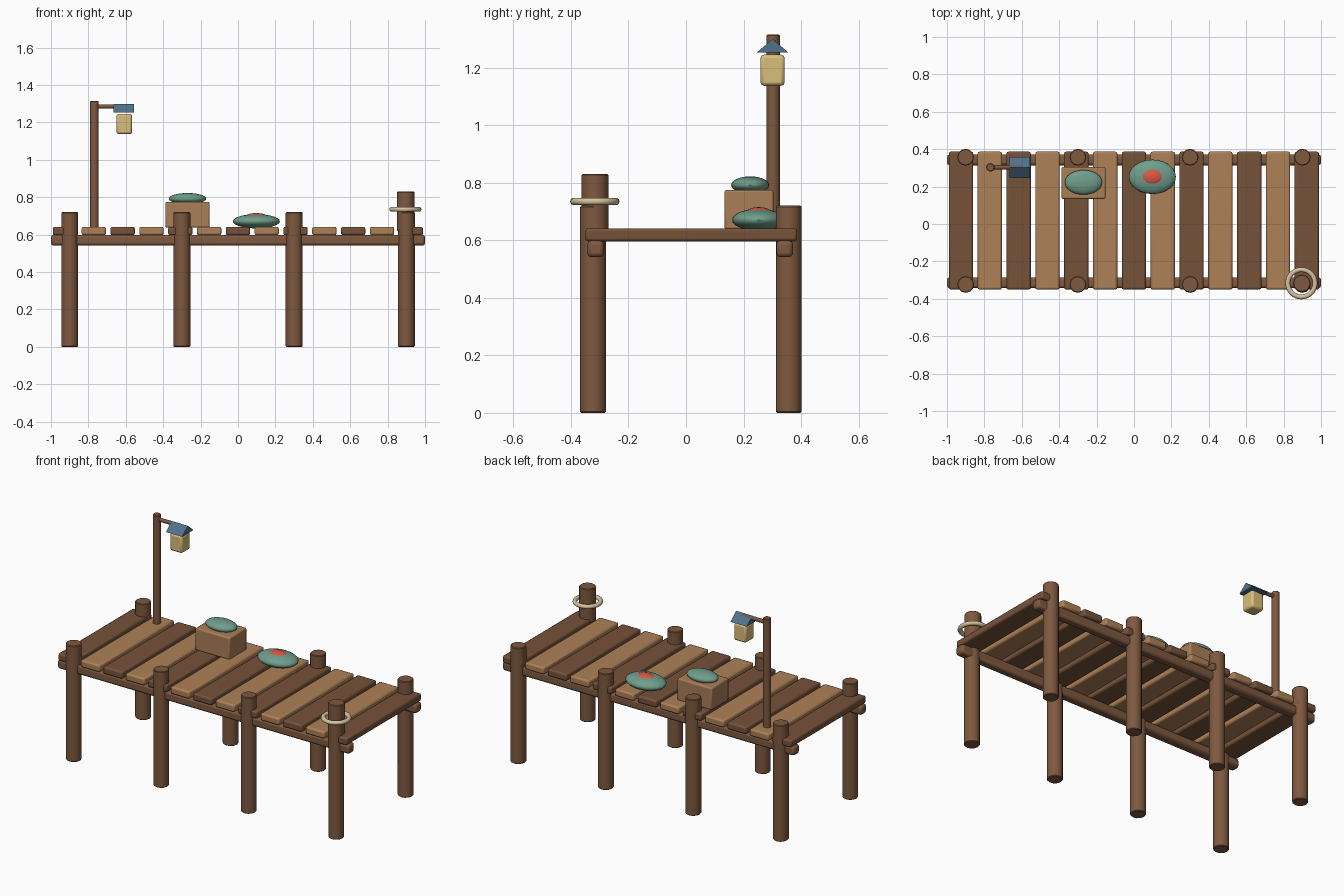
import bpy
import math

cube = bpy.data.objects.get("Cube")
if cube:
    bpy.data.objects.remove(cube, do_unlink=True)


def material(name, r, g, b):
    mat = bpy.data.materials.new(name)
    mat.use_nodes = True
    mat.diffuse_color = (r, g, b, 1)
    mat.node_tree.nodes["Principled BSDF"].inputs["Base Color"].default_value = (r, g, b, 1)
    return mat


POST = material("post brown", 0.21, 0.10, 0.05)
DARK = material("dark plank", 0.18, 0.085, 0.042)
LIGHT = material("light plank", 0.42, 0.22, 0.095)
CRATE = material("crate wood", 0.40, 0.21, 0.095)
GREEN = material("sea green", 0.16, 0.34, 0.26)
RED = material("coral red", 0.70, 0.10, 0.06)
GLOW = material("lantern cream", 0.70, 0.52, 0.20)
ROOF = material("slate blue", 0.08, 0.17, 0.27)
ROPE = material("rope", 0.68, 0.55, 0.34)


def finish(name, mat, bevel=0, segments=2):
    """Name, colour, bevel and smooth the active object."""
    obj = bpy.context.object
    obj.name = name
    obj.data.materials.append(mat)
    bpy.ops.object.transform_apply(location=False, rotation=True, scale=True)
    if bevel:
        mod = obj.modifiers.new("Bevel", "BEVEL")
        mod.width = bevel
        mod.segments = segments
        mod.limit_method = "ANGLE"
        mod.angle_limit = math.radians(50)
    bpy.ops.object.shade_smooth_by_angle(angle=math.radians(40))
    return obj


def box(name, mat, center, size, bevel):
    bpy.ops.mesh.primitive_cube_add(size=1, location=center)
    bpy.context.object.scale = size
    return finish(name, mat, bevel)


def post(name, x, y, bottom, top, radius, mat=POST):
    bpy.ops.mesh.primitive_cylinder_add(vertices=12, radius=radius, depth=top - bottom,
                                        location=(x, y, (bottom + top) / 2))
    return finish(name, mat, 0.004, 1)


def ellipsoid(name, mat, center, radii):
    bpy.ops.mesh.primitive_uv_sphere_add(segments=24, ring_count=14, radius=1, location=center)
    bpy.context.object.scale = radii
    return finish(name, mat)


# Piles and long beams under the deck
for side, pile_y, beam_y in (("front", -0.323, -0.314), ("back", 0.357, 0.343)):
    for i in range(4):
        post(f"{side}_pile_{i + 1}", -0.9 + 0.6 * i, pile_y, 0, 0.72, 0.045)
    box(f"{side}_beam", POST, (0, beam_y, 0.57), (2, 0.058, 0.058), 0.014)

# Deck planks, alternating in colour
for i in range(13):
    box(f"plank_{i + 1}", LIGHT if i % 2 else DARK,
        (-0.925 + 0.1541 * i, 0.018, 0.619), (0.13, 0.737, 0.045), 0.01)

# Mooring bollard with a rope ring
post("bollard", 0.897, -0.317, 0.62, 0.83, 0.047)
bpy.ops.mesh.primitive_torus_add(major_radius=0.073, minor_radius=0.013, major_segments=32,
                                 minor_segments=10, location=(0.895, -0.317, 0.735))
finish("rope_ring", ROPE)

# Lamp post with its arm
post("lamp_post", -0.768, 0.303, 0.63, 1.315, 0.023)
bpy.ops.mesh.primitive_cylinder_add(vertices=10, radius=0.012, depth=0.18,
                                    location=(-0.685, 0.303, 1.285),
                                    rotation=(0, math.pi / 2, 0))
finish("lamp_arm", POST)

# Lantern body and gabled roof
box("lantern", GLOW, (-0.608, 0.301, 1.191), (0.084, 0.084, 0.108), 0.012)
profile = [(-0.056, 1.252), (0.056, 1.252), (0, 1.299)]
verts = [(x, 0.301 + y, z) for x in (-0.666, -0.555) for y, z in profile]
mesh = bpy.data.meshes.new("lantern_roof")
mesh.from_pydata(verts, [], [(2, 1, 0), (3, 4, 5), (0, 1, 4, 3), (1, 2, 5, 4), (2, 0, 3, 5)])
mesh.materials.append(ROOF)
roof = bpy.data.objects.new("lantern_roof", mesh)
bpy.context.collection.objects.link(roof)

# Crate and the rounded goods
box("crate", CRATE, (-0.27, 0.219, 0.706), (0.236, 0.17, 0.138), 0.008)
ellipsoid("crate_bundle", GREEN, (-0.27, 0.223, 0.792), (0.1, 0.066, 0.03))
ellipsoid("deck_bundle", GREEN, (0.098, 0.252, 0.671), (0.126, 0.092, 0.038))
ellipsoid("red_patch", RED, (0.098, 0.253, 0.696), (0.059, 0.044, 0.019))
